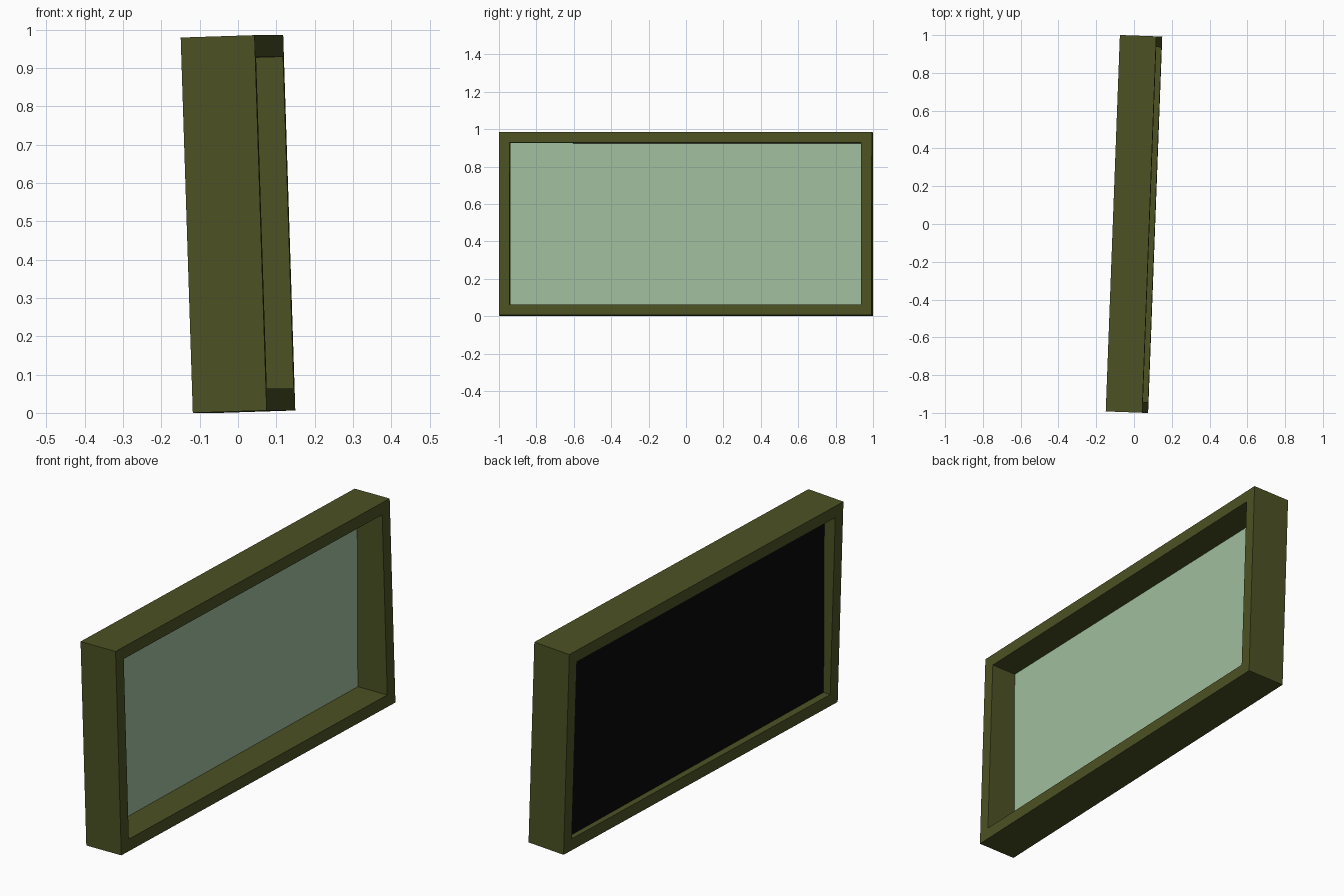
import bpy, bmesh, math
from mathutils import Euler

if "Cube" in bpy.data.objects:
    bpy.data.objects.remove(bpy.data.objects["Cube"])

T, L, H = 0.193, 1.994, 0.980      # frame depth, length, height
BORDER = 0.057
CENTER = (0, 0, 0.493)


def material(name, rgb):
    m = bpy.data.materials.new(name)
    m.diffuse_color = (*rgb, 1)
    m.use_nodes = True
    m.node_tree.nodes["Principled BSDF"].inputs["Base Color"].default_value = m.diffuse_color
    return m


olive = material("olive frame", (0.072, 0.084, 0.0168))
pale = material("pale green glass", (0.36, 0.53, 0.345))
black = material("black backing", (0.003, 0.003, 0.003))


def add_object(name, bm, mats, loc, turn, tilt):
    bmesh.ops.recalc_face_normals(bm, faces=bm.faces)
    me = bpy.data.meshes.new(name)
    bm.to_mesh(me)
    bm.free()
    for m in mats:
        me.materials.append(m)
    ob = bpy.data.objects.new(name, me)
    ob.location = loc
    # tilt about y first, then turn about z
    ob.rotation_euler = Euler((0, math.radians(tilt), math.radians(turn)), 'XYZ')
    bpy.context.collection.objects.link(ob)
    return ob


# Frame: rectangular ring with a through opening
bm = bmesh.new()


def loop(x, inset):
    a, b = L / 2 - inset, H / 2 - inset
    return [bm.verts.new((x, s * a, t * b)) for s, t in ((-1, -1), (1, -1), (1, 1), (-1, 1))]


rings = [loop(T / 2, 0), loop(T / 2, BORDER), loop(-T / 2, BORDER), loop(-T / 2, 0)]
for i in range(4):
    p, q = rings[i], rings[(i + 1) % 4]
    for k in range(4):
        n = (k + 1) % 4
        bm.faces.new((p[k], p[n], q[n], q[k]))
add_object("frame", bm, [olive], CENTER, -2.15, -1.85)

# Thin panel set near the back, pale in front and black behind
bm = bmesh.new()
bmesh.ops.create_cube(bm, size=1)
for v in bm.verts:
    v.co.x *= 0.006
    v.co.y *= L - 2 * BORDER + 0.006
    v.co.z *= H - 2 * BORDER + 0.006
bm.normal_update()
for f in bm.faces:
    f.material_index = 0 if f.normal.x > 0.5 else 1
add_object("panel", bm, [pale, black], (-0.051, 0.002, 0.492), -1.8, -0.25)
